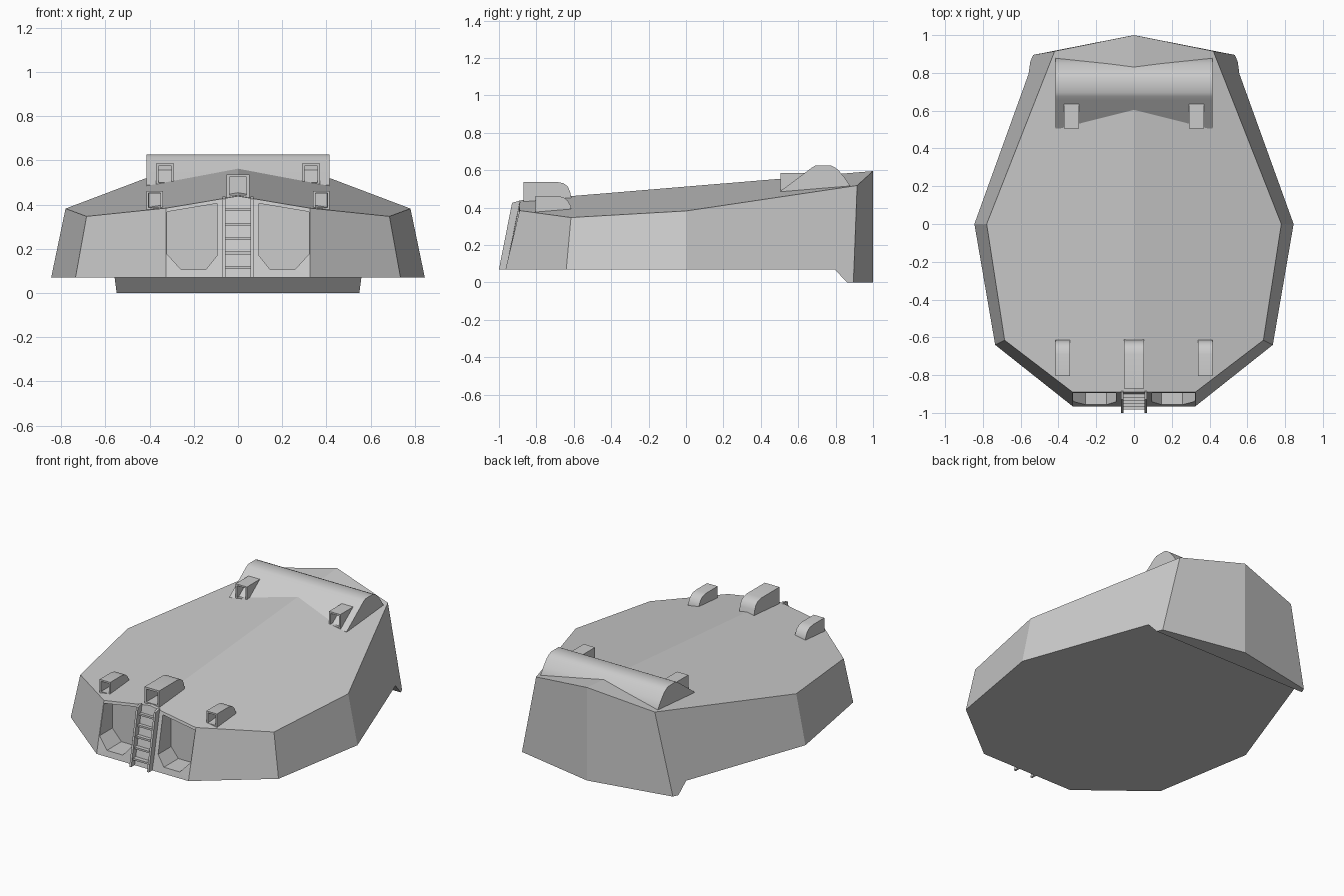
import bpy, bmesh, math

if "Cube" in bpy.data.objects:
    bpy.data.objects.remove(bpy.data.objects["Cube"])


def roof(x, y):
    return 0.512 + 0.083 * y - 0.167 * abs(x)


def finish(name, bm, mirror=False, smooth=None):
    bmesh.ops.recalc_face_normals(bm, faces=bm.faces[:])
    me = bpy.data.meshes.new(name)
    bm.to_mesh(me)
    bm.free()
    ob = bpy.data.objects.new(name, me)
    bpy.context.collection.objects.link(ob)
    if smooth:
        bpy.ops.object.select_all(action='DESELECT')
        ob.select_set(True)
        bpy.context.view_layer.objects.active = ob
        bpy.ops.object.shade_smooth_by_angle(angle=math.radians(smooth))
    if mirror:
        ob.modifiers.new("mirror", 'MIRROR')
    return ob


def prism(pts, a, b, axis='x'):
    """Extrude a 2D profile (y,z or x,z) from a to b along the axis."""
    bm = bmesh.new()
    place = (lambda p, d: (d, p[0], p[1])) if axis == 'x' else (lambda p, d: (p[0], d, p[1]))
    ra = [bm.verts.new(place(p, a)) for p in pts]
    rb = [bm.verts.new(place(p, b)) for p in pts]
    bm.faces.new(ra)
    bm.faces.new(rb[::-1])
    n = len(pts)
    for i in range(n):
        j = (i + 1) % n
        bm.faces.new((ra[i], rb[i], rb[j], ra[j]))
    bmesh.ops.recalc_face_normals(bm, faces=bm.faces[:])
    return bm


def hooded_box(name, pts, a, b, rim, depth, mirror):
    """Box with a square opening in its front face."""
    bm = prism(pts, a, b)
    front = min(bm.faces, key=lambda f: f.calc_center_median().y)
    bmesh.ops.inset_individual(bm, faces=[front], thickness=rim)
    bmesh.ops.inset_individual(bm, faces=[front], thickness=0.001, depth=-depth)
    return finish(name, bm, mirror, 40)


# Hull: right half, mirrored
low = [(0, -.965, .07), (.325, -.965, .07), (.735, -.64, .07), (.845, 0, .07),
       (.558, .795, .07), (.549, .86, 0), (.534, .895, 0), (0, 1, 0),
       (0, .86, 0), (0, .795, .07)]
top = [(x, y, roof(x, y)) for x, y in
       [(0, -.89), (.325, -.89), (.685, -.615), (.78, 0), (.42, .915), (0, 1)]]
bm = bmesh.new()
L = [bm.verts.new(p) for p in low]
T = [bm.verts.new(p) for p in top]
for i in range(3):
    bm.faces.new((L[i], L[i + 1], T[i + 1], T[i]))
bm.faces.new((L[3], L[4], L[5], L[6], T[4], T[3]))
bm.faces.new((L[6], L[7], T[5], T[4]))
bm.faces.new(T)
bm.faces.new((L[0], L[1], L[2], L[3], L[4], L[9]))
bm.faces.new((L[9], L[4], L[5], L[8]))
bm.faces.new((L[8], L[5], L[6], L[7]))
hull = finish("hull", bm, mirror=True)

# Front alcoves cut beside the ladder
alcove = [(.094, .405), (.322, .367), (.322, .177), (.258, .107), (.145, .107), (.094, .17)]
for s in (1, -1):
    cutter = finish("alcove_cutter", prism([(s * x, z) for x, z in alcove], -1.1, -.81, 'y'))
    cutter.hide_render = True
    cutter.hide_set(True)
    mod = hull.modifiers.new("alcove", 'BOOLEAN')
    mod.operation = 'DIFFERENCE'
    mod.solver = 'EXACT'
    mod.object = cutter

# Ladder: two rails and rungs following the sloped front
rail = [(-1.0, .07), (-.93, .425), (-.89, .437), (-.88, .42), (-.955, .07)]
finish("ladder_rail", prism(rail, .056, .069), mirror=True)
for i in range(5):
    z = .115 + i * .0655
    y = -.965 + (z - .07) * .235
    rung = [(y - .027, z - .006), (y - .027, z + .006), (y + .01, z + .006), (y + .01, z - .006)]
    finish("ladder_rung", prism(rung, -.06, .06))

# Hooded boxes on the roof
hooded_box("centre_hood", [(-.87, .43), (-.87, .537), (-.69, .537), (-.655, .53), (-.632, .513),
                           (-.62, .485), (-.612, .45)], -.052, .052, .018, .17, False)
hooded_box("side_hood", [(-.805, .376), (-.805, .462), (-.69, .462), (-.655, .455), (-.632, .437),
                         (-.615, .405), (-.615, .385)], .34, .415, .015, .12, True)
hooded_box("rear_hood", [(.505, .49), (.505, .585), (.64, .585), (.64, .5)],
           .29, .37, .015, .09, True)

# Rear raised cross housing
housing = [(.505, .46), (.505, .488), (.655, .6), (.675, .615), (.695, .626), (.772, .626),
           (.795, .615), (.815, .6), (.848, .56), (.878, .515), (.878, .46)]
finish("rear_housing", prism(housing, -.415, .415), smooth=35)
